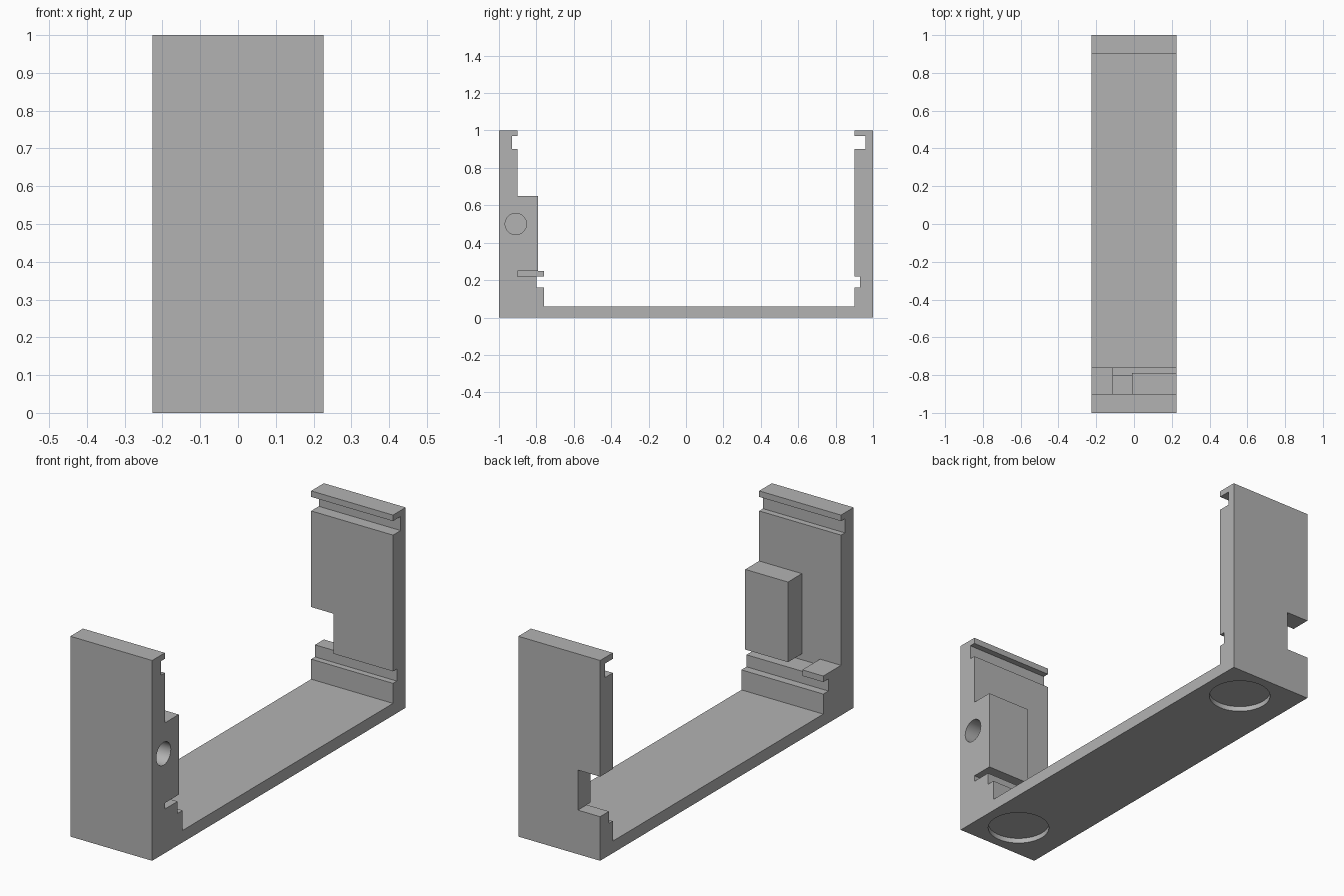
import bpy
import bmesh
import math
from mathutils import Matrix, Vector

if "Cube" in bpy.data.objects:
    bpy.data.objects.remove(bpy.data.objects["Cube"], do_unlink=True)

HALF = 0.226  # half the bracket width

grey = bpy.data.materials.new("plain grey")
grey.use_nodes = True
grey.diffuse_color = (0.45, 0.45, 0.45, 1)
grey.node_tree.nodes["Principled BSDF"].inputs["Base Color"].default_value = (0.45, 0.45, 0.45, 1)


def add_object(name, bm):
    bmesh.ops.recalc_face_normals(bm, faces=bm.faces)
    mesh = bpy.data.meshes.new(name)
    bm.to_mesh(mesh)
    bm.free()
    mesh.materials.append(grey)
    obj = bpy.data.objects.new(name, mesh)
    bpy.context.collection.objects.link(obj)
    return obj


def box(name, low, high):
    low, high = Vector(low), Vector(high)
    bm = bmesh.new()
    place = Matrix.Translation((low + high) / 2) @ Matrix.Diagonal((high - low).to_4d())
    bmesh.ops.create_cube(bm, size=1, matrix=place)
    return add_object(name, bm)


def cylinder(name, center, radius, depth, turn=Matrix()):
    bm = bmesh.new()
    bmesh.ops.create_cone(bm, cap_ends=True, segments=48, radius1=radius, radius2=radius,
                          depth=depth, matrix=Matrix.Translation(center) @ turn)
    return add_object(name, bm)


# Side profile (y, z): front wall with block and lip, floor, grooved rear wall
profile = [
    (-1, 0), (1, 0), (1, 1), (0.9, 1), (0.9, 0.97), (0.96, 0.97), (0.96, 0.9), (0.9, 0.9),
    (0.9, 0.22), (0.93, 0.22), (0.93, 0.16), (0.9, 0.16), (0.9, 0.06),
    (-0.76, 0.06), (-0.76, 0.16), (-0.8, 0.16), (-0.8, 0.22), (-0.76, 0.22), (-0.76, 0.25),
    (-0.79, 0.25), (-0.79, 0.65), (-0.9, 0.65), (-0.9, 0.9), (-0.93, 0.9), (-0.93, 0.97),
    (-0.9, 0.97), (-0.9, 1), (-1, 1),
]
bm = bmesh.new()
side = bm.faces.new([bm.verts.new((-HALF, y, z)) for y, z in profile])
extruded = bmesh.ops.extrude_face_region(bm, geom=[side])
moved = [v for v in extruded["geom"] if isinstance(v, bmesh.types.BMVert)]
bmesh.ops.translate(bm, verts=moved, vec=(2 * HALF, 0, 0))
bracket = add_object("bracket_frame", bm)

cutters = [
    # Clear the block from one half of the front wall
    box("block_clearance", (-0.4, -0.9, 0.25), (-0.01, -0.7, 0.7)),
    # Slot under the block, leaving a short lip at the end
    box("lip_slot", (-0.11, -0.9, 0.22), (0.4, -0.7, 0.25)),
    # Notch through the rear wall
    box("rear_notch", (-0.4, 0.8, 0.22), (-0.103, 1.2, 0.42)),
    # Blind hole in the end of the block
    cylinder("pin_hole", (HALF, -0.91, 0.5), 0.057, 0.4, Matrix.Rotation(math.pi / 2, 4, "Y")),
]
# Shallow round recesses underneath
for y in (-0.81, 0.81):
    cutters.append(cylinder("foot_recess", (0.03, y, 0), 0.143, 0.05))

bpy.context.view_layer.objects.active = bracket
bracket.select_set(True)
for cutter in cutters:
    cutter.hide_render = True
    cut = bracket.modifiers.new(cutter.name, "BOOLEAN")
    cut.operation = "DIFFERENCE"
    cut.solver = "EXACT"
    cut.object = cutter
    bpy.ops.object.modifier_apply(modifier=cut.name)
    bpy.data.objects.remove(cutter, do_unlink=True)

bpy.ops.object.shade_smooth_by_angle(angle=math.radians(30))
